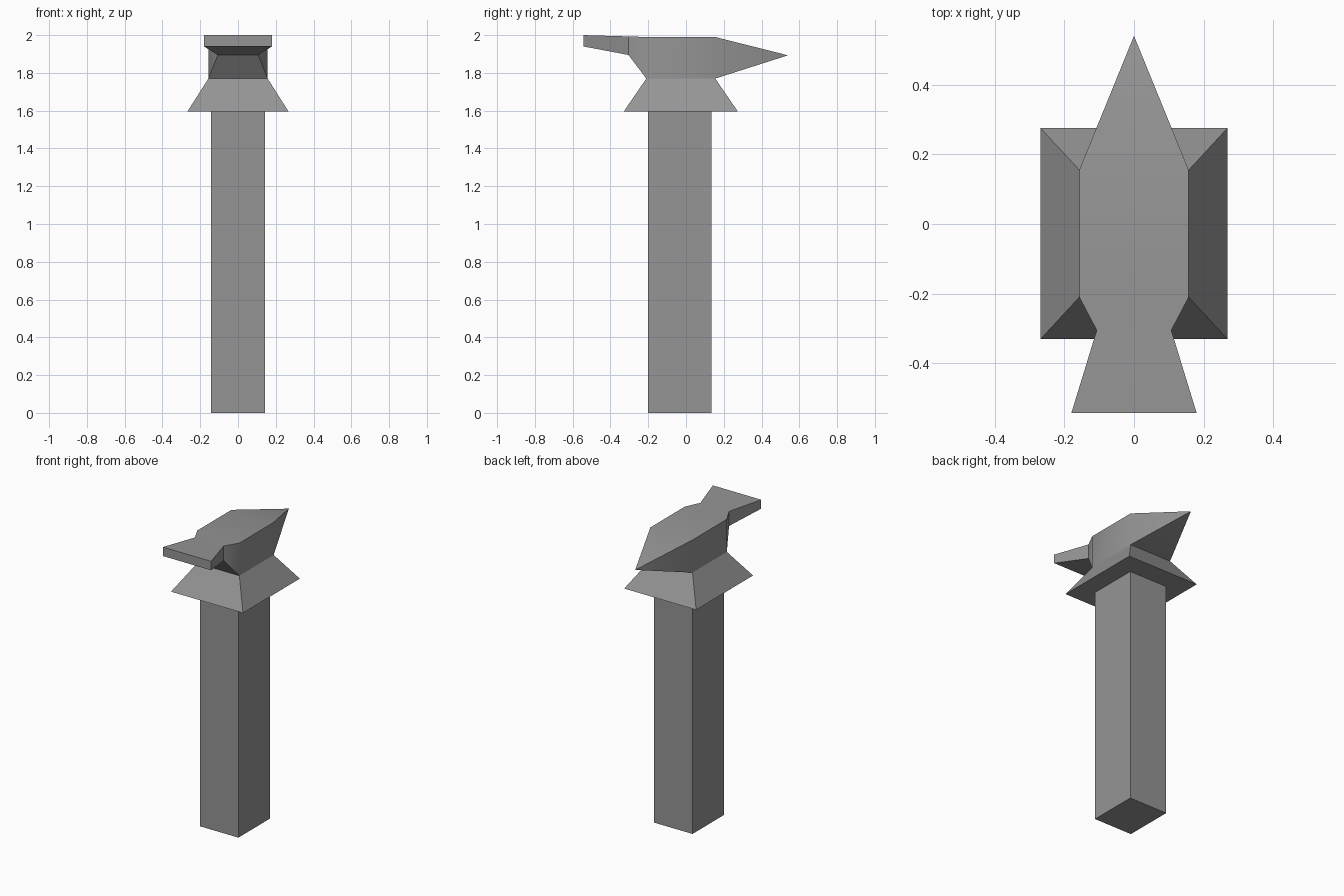
import bpy, bmesh
from math import radians

cube = bpy.data.objects.get("Cube")
if cube:
    bpy.data.objects.remove(cube, do_unlink=True)

GREY = (0.3, 0.3, 0.3, 1)
steel = bpy.data.materials.new("grey")
steel.use_nodes = True
steel.diffuse_color = GREY
steel.node_tree.nodes["Principled BSDF"].inputs["Base Color"].default_value = GREY


def loft(name, rings, tip=None):
    """Join four-cornered rings into a closed solid, ending in a cap or a point."""
    bm = bmesh.new()
    loops = [[bm.verts.new(p) for p in ring] for ring in rings]
    bm.faces.new(loops[0])
    for a, b in zip(loops, loops[1:]):
        for i in range(4):
            j = (i + 1) % 4
            bm.faces.new((a[i], a[j], b[j], b[i]))
    last = loops[-1]
    if tip:
        point = bm.verts.new(tip)
        for i in range(4):
            bm.faces.new((last[i], last[(i + 1) % 4], point))
    else:
        bm.faces.new(last)
    bmesh.ops.recalc_face_normals(bm, faces=bm.faces)
    mesh = bpy.data.meshes.new(name)
    bm.to_mesh(mesh)
    bm.free()
    mesh.materials.append(steel)
    obj = bpy.data.objects.new(name, mesh)
    bpy.context.collection.objects.link(obj)
    return obj


def level(x, y0, y1, z):
    """Horizontal rectangle, symmetric in x."""
    return [(-x, y0, z), (x, y0, z), (x, y1, z), (-x, y1, z)]


def station(y, x, z0, z1):
    """Upright rectangle facing along y."""
    return [(-x, y, z0), (x, y, z0), (x, y, z1), (-x, y, z1)]


# Square post
loft("post", [level(0.143, -0.2, 0.135, 0), level(0.143, -0.2, 0.135, 1.595)])

# Flared foot of the anvil
loft("anvil_foot", [level(0.268, -0.33, 0.275, 1.595),
                    level(0.157, -0.21, 0.155, 1.77)])

# Anvil body: flared heel, neck, block and pointed horn
body = loft("anvil_body", [station(-0.543, 0.18, 1.94, 2.0),
                           station(-0.305, 0.107, 1.895, 1.993),
                           station(-0.21, 0.157, 1.77, 1.99),
                           station(0.155, 0.157, 1.77, 1.99)],
            tip=(0, 0.54, 1.893))

# Soften shallow bends along the body
bpy.ops.object.select_all(action="DESELECT")
body.select_set(True)
bpy.context.view_layer.objects.active = body
bpy.ops.object.shade_smooth_by_angle(angle=radians(30))
